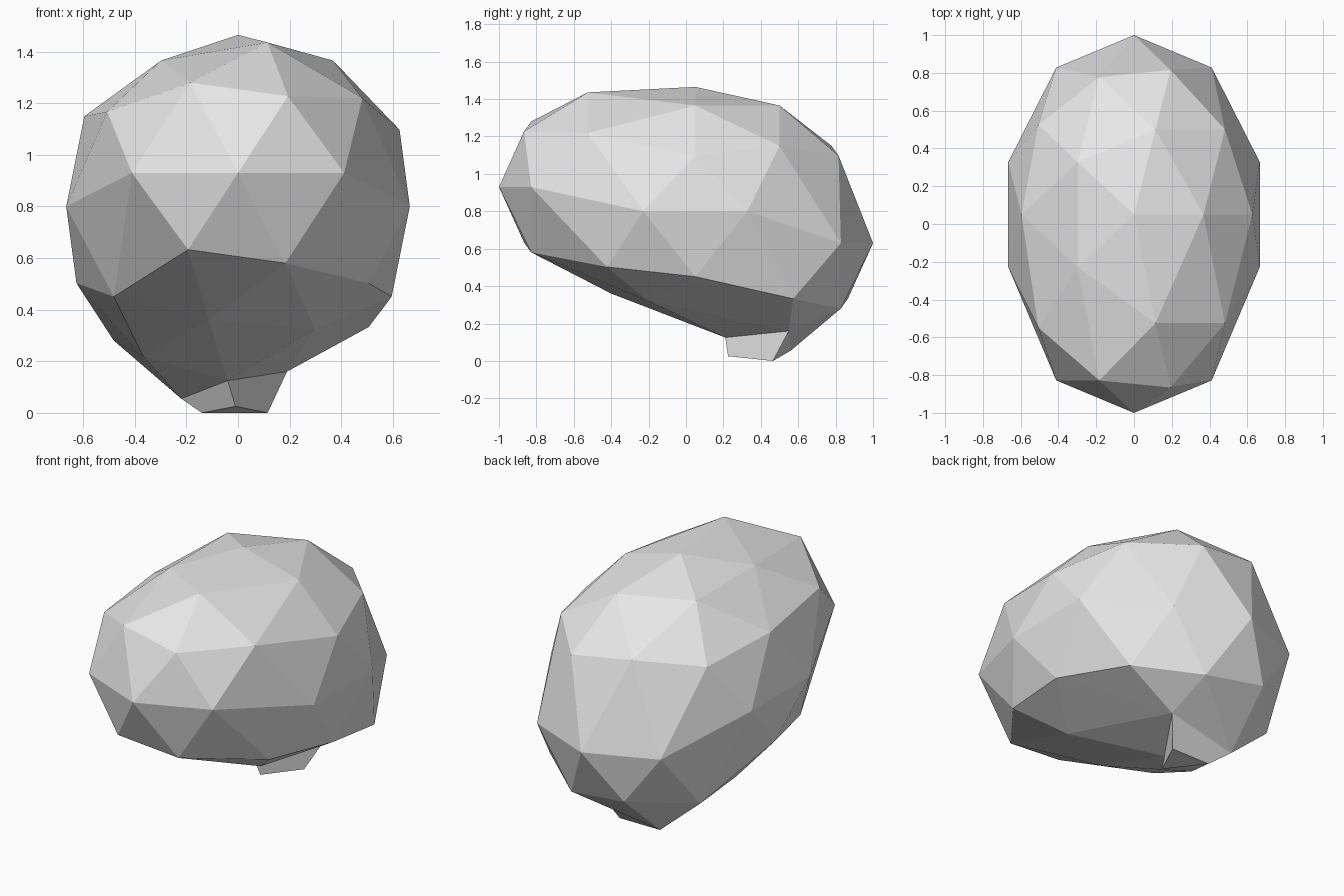
import bpy
import bmesh
from mathutils import Vector

cube = bpy.data.objects.get("Cube")
if cube:
    bpy.data.objects.remove(cube, do_unlink=True)

# One plain grey material
grey = bpy.data.materials.new("light_grey")
grey.use_nodes = True
grey.diffuse_color = (0.8, 0.8, 0.8, 1)
grey.node_tree.nodes["Principled BSDF"].inputs["Base Color"].default_value = (0.8, 0.8, 0.8, 1)

bm = bmesh.new()
bmesh.ops.create_icosphere(bm, subdivisions=2, radius=1)


def nearest(x, y, z):
    target = Vector((x, y, z)).normalized()
    return min(bm.verts, key=lambda v: (v.co.normalized() - target).length)


# Underside points, picked on the sphere before it is shaped
pole = nearest(0, 0, -1)
stem_left = nearest(0.43, 0.31, -0.85)
stem_right = nearest(-0.16, 0.5, -0.85)
under_side = nearest(-0.53, 0, -0.85)
under_front = nearest(-0.16, -0.5, -0.85)
under_left = nearest(0.43, -0.31, -0.85)

# Egg-shaped body: front raised and pushed out, lower back pulled down
for v in bm.verts:
    x, y, z = v.co
    v.co = Vector((0.7 * x, 0.05 + 0.9 * y, 0.8 + 0.665 * z))
    if y < -0.7:
        v.co += Vector((0, -0.15, 0.13))
    elif y < -0.4 and z > 0.1:
        v.co += Vector((0, -0.125, 0.07))
    elif y > 0.4 and -0.7 < z < 0.1:
        v.co += Vector((0, 0.05, -0.17))

# Flattened underside
under_side.co = (-0.368, 0.05, 0.22)
under_front.co = (-0.114, -0.4, 0.36)
under_left.co = (0.298, -0.21, 0.325)
pole.co = (-0.04, 0.21, 0.125)
stem_left.co = (0.19, 0.55, 0.16)
stem_right.co = (-0.22, 0.56, 0.055)

# Short tapered stem extruded from one underside face
base = {pole, stem_left, stem_right}
face = next(f for f in bm.faces if set(f.verts) == base)
ends = [(pole.co.copy(), (-0.01, 0.225, 0.025)),
        (stem_left.co.copy(), (0.115, 0.465, 0.0)),
        (stem_right.co.copy(), (-0.14, 0.465, 0.0))]
cap = bmesh.ops.extrude_discrete_faces(bm, faces=[face])["faces"][0]
for v in cap.verts:
    v.co = min(ends, key=lambda e: (e[0] - v.co).length)[1]

bmesh.ops.recalc_face_normals(bm, faces=bm.faces)
mesh = bpy.data.meshes.new("faceted_body")
bm.to_mesh(mesh)
bm.free()
mesh.materials.append(grey)
body = bpy.data.objects.new("faceted_body", mesh)
bpy.context.collection.objects.link(body)
